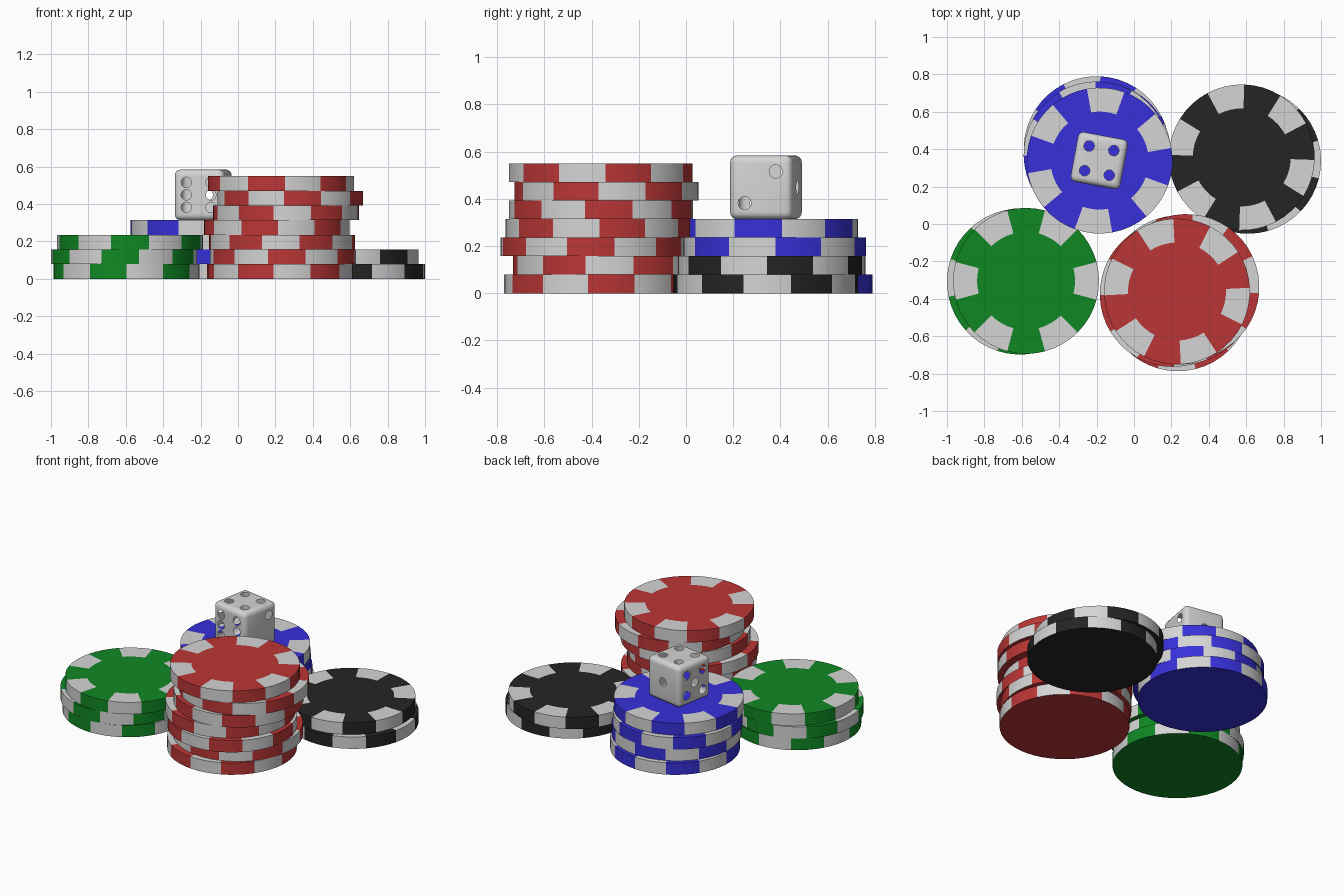
import bpy, bmesh, math
from mathutils import Matrix, Vector

if "Cube" in bpy.data.objects:
    bpy.data.objects.remove(bpy.data.objects["Cube"])

R, R_IN, T = 0.39, 0.262, 0.0785      # chip radius, spot inner radius, thickness
SEG = 48                              # 12 sectors of 4 sides
DIE, BEVEL, PIP, OFF = 0.27, 0.03, 0.028, 0.067


def material(name, rgb):
    m = bpy.data.materials.new(name)
    m.diffuse_color = (*rgb, 1)
    m.use_nodes = True
    m.node_tree.nodes["Principled BSDF"].inputs["Base Color"].default_value = m.diffuse_color
    return m


WHITE = material("white", (0.66, 0.66, 0.66))
RED = material("red", (0.50, 0.037, 0.037))
GREEN = material("green", (0.005, 0.25, 0.017))
BLUE = material("blue", (0.038, 0.03, 0.70))
BLACK = material("black", (0.018, 0.018, 0.018))


def finish(bm, name, mats, loc, rot):
    me = bpy.data.meshes.new(name)
    bm.to_mesh(me)
    bm.free()
    for m in mats:
        me.materials.append(m)
    ob = bpy.data.objects.new(name, me)
    ob.location = loc
    ob.rotation_euler.z = math.radians(rot)
    bpy.context.collection.objects.link(ob)
    return ob


def smooth(ob):
    bpy.ops.object.select_all(action='DESELECT')
    ob.select_set(True)
    bpy.context.view_layer.objects.active = ob
    bpy.ops.object.shade_smooth_by_angle(angle=math.radians(30))


def chip(name, mat, x, y, z, phase):
    """Chip with six white spots on the rim and top, plain underneath."""
    bm = bmesh.new()

    def ring(r, h):
        # starts at -15 degrees so the first spot is centred on local +x
        return [bm.verts.new((r * math.cos(a), r * math.sin(a), h))
                for a in (2 * math.pi * i / SEG - math.pi / 12 for i in range(SEG))]

    low, high, inner = ring(R, 0), ring(R, T), ring(R_IN, T)
    bm.faces.new(low[::-1])
    bm.faces.new(inner)
    for i in range(SEG):
        j = (i + 1) % SEG
        spot = 1 if (i // 4) % 2 == 0 else 0
        bm.faces.new((low[i], low[j], high[j], high[i])).material_index = spot
        bm.faces.new((high[i], high[j], inner[j], inner[i])).material_index = spot
    smooth(finish(bm, name, (mat, WHITE), (x, y, z), phase))


# stacks, bottom chip first: x, y, angle of a white spot
stacks = {
    "red": (RED, [(0.224, -0.382, 40), (0.241, -0.344, 3), (0.235, -0.397, 29),
                  (0.207, -0.374, 46), (0.257, -0.361, 35), (0.28, -0.337, 10),
                  (0.23, -0.361, 48)]),
    "blue": (BLUE, [(-0.20, 0.40, 42), (-0.19, 0.37, 10), (-0.20, 0.372, 46),
                    (-0.184, 0.339, 25)]),
    "green": (GREEN, [(-0.596, -0.305, 45), (-0.61, -0.308, 57), (-0.577, -0.304, 0)]),
    "black": (BLACK, [(0.61, 0.338, 1), (0.576, 0.356, 43)]),
}
for colour, (mat, chips) in stacks.items():
    for k, (x, y, a) in enumerate(chips):
        chip(f"{colour}_chip_{k + 1}", mat, x, y, k * T, a)

# die: rounded cube shell with open pip holes
H = DIE / 2
bm = bmesh.new()
bmesh.ops.create_cube(bm, size=DIE)
bmesh.ops.bevel(bm, geom=bm.edges[:], offset=BEVEL, segments=4, profile=0.5, affect='EDGES')
die = finish(bm, "die", (WHITE,), (-0.186, 0.339, 4 * T + H), -10.5)

X, Y, Z = Vector((1, 0, 0)), Vector((0, 1, 0)), Vector((0, 0, 1))
corners = [(-1, -1), (-1, 1), (1, -1), (1, 1)]
faces = [
    (Z, X, Y, corners),                                  # four on top
    (-Z, X, Y, [(-1, 1), (0, 0), (1, -1)]),              # three below
    (X, Y, Z, [(-1, -1), (1, 1)]),                       # two on the right
    (-X, Y, Z, corners + [(0, 0)]),                      # five on the left
    (-Y, X, Z, corners + [(-1, 0), (1, 0)]),             # six in front
    (Y, X, Z, [(0, 0)]),                                 # one behind
]
bm = bmesh.new()
for n, u, v, pips in faces:
    turn = n.to_track_quat('Z', 'Y').to_matrix().to_4x4()
    for a, b in pips:
        at = Matrix.Translation(n * H + (u * a + v * b) * OFF)
        bmesh.ops.create_cone(bm, cap_ends=True, segments=24, radius1=PIP, radius2=PIP,
                              depth=0.03, matrix=at @ turn)
cutter = finish(bm, "pip_cutter", (WHITE,), die.location, -10.5)
cutter.hide_render = True

cut = die.modifiers.new("pips", 'BOOLEAN')
cut.operation, cut.solver, cut.object = 'DIFFERENCE', 'EXACT', cutter
bpy.context.view_layer.update()
me = bpy.data.meshes.new_from_object(die.evaluated_get(bpy.context.evaluated_depsgraph_get()))
die.modifiers.clear()
bpy.data.objects.remove(cutter)

# drop the pip floors and walls so the holes open into the hollow die
bm = bmesh.new()
bm.from_mesh(me)
inside = []
for f in bm.faces:
    c = sorted(abs(k) for k in f.calc_center_median())
    if c[2] < H - 0.003 and c[1] < H - BEVEL - 0.001:
        inside.append(f)
bmesh.ops.delete(bm, geom=inside, context='FACES')
bm.to_mesh(me)
bm.free()
die.data = me
smooth(die)
